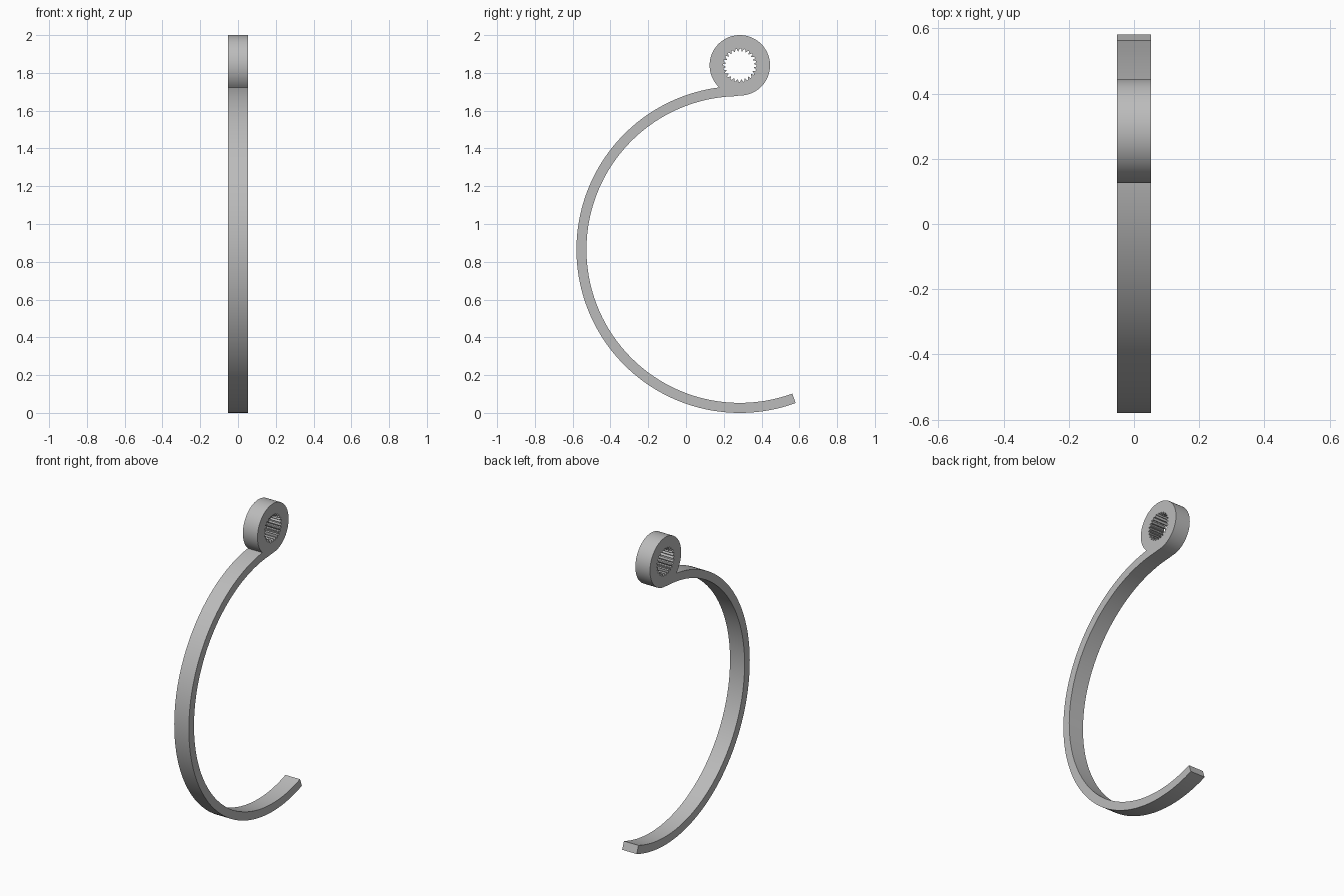
import bpy, bmesh
from math import sin, cos, pi, radians, acos
from mathutils import Vector

cube = bpy.data.objects.get("Cube")
if cube:
    bpy.data.objects.remove(cube, do_unlink=True)

HALF_WIDTH = 0.0525
CY, CZ = 0.285, 0.865            # centre of the curved arm
R_OUT, R_IN = 0.865, 0.812       # arm radii
EYE_R = 0.16                     # hub at the top, tangent to the arm's inner edge
EYE_Z = 2 - EYE_R
TEETH, ROOT_R, TIP_R = 24, 0.089, 0.075


def arc(cz, r, start, end, n):
    """Points (y, z) on an arc, angles in radians."""
    steps = [start + (end - start) * i / n for i in range(n + 1)]
    return [(CY + r * cos(a), cz + r * sin(a)) for a in steps]


# Angles where the hub circle meets the arm's outer edge
d = EYE_Z - CZ
arm_start = pi / 2 + acos((d * d + R_OUT**2 - EYE_R**2) / (2 * d * R_OUT))
hub_end = 1.5 * pi - acos((d * d + EYE_R**2 - R_OUT**2) / (2 * d * EYE_R))
arm_end = radians(290)

# Outline: round the hub, down the outer edge, back up the inner edge
outline = arc(EYE_Z, EYE_R, -pi / 2, hub_end, 64)
outline += arc(CZ, R_OUT, arm_start, arm_end, 96)[1:]
outline += arc(CZ, R_IN, arm_end, pi / 2, 96)[:-1]

# Toothed hole
hole = []
for i in range(TEETH):
    for offset, r in ((-0.3, ROOT_R), (0.0, ROOT_R), (0.36, TIP_R), (0.5, TIP_R)):
        a = 2 * pi * (i + offset) / TEETH
        hole.append((CY + r * cos(a), EYE_Z + r * sin(a)))

# Fill the profile and extrude it across the width
bm = bmesh.new()
edges = []
for loop in (outline, hole):
    vs = [bm.verts.new((-HALF_WIDTH, y, z)) for y, z in loop]
    edges += [bm.edges.new((v, vs[i - 1])) for i, v in enumerate(vs)]
bmesh.ops.triangle_fill(bm, edges=edges, use_beauty=True, use_dissolve=False)
ext = bmesh.ops.extrude_face_region(bm, geom=bm.faces[:], use_keep_orig=True)
moved = [g for g in ext["geom"] if isinstance(g, bmesh.types.BMVert)]
bmesh.ops.translate(bm, verts=moved, vec=Vector((2 * HALF_WIDTH, 0, 0)))
bmesh.ops.recalc_face_normals(bm, faces=bm.faces[:])

mesh = bpy.data.meshes.new("curved_arm_with_toothed_hub")
bm.to_mesh(mesh)
bm.free()
arm = bpy.data.objects.new("curved_arm_with_toothed_hub", mesh)
bpy.context.collection.objects.link(arm)

# Plain grey
grey = bpy.data.materials.new("plain_grey")
grey.use_nodes = True
colour = (0.5, 0.5, 0.5, 1)
grey.diffuse_color = colour
grey.node_tree.nodes["Principled BSDF"].inputs["Base Color"].default_value = colour
mesh.materials.append(grey)

bpy.ops.object.select_all(action="DESELECT")
arm.select_set(True)
bpy.context.view_layer.objects.active = arm
bpy.ops.object.shade_smooth_by_angle(angle=radians(25))
